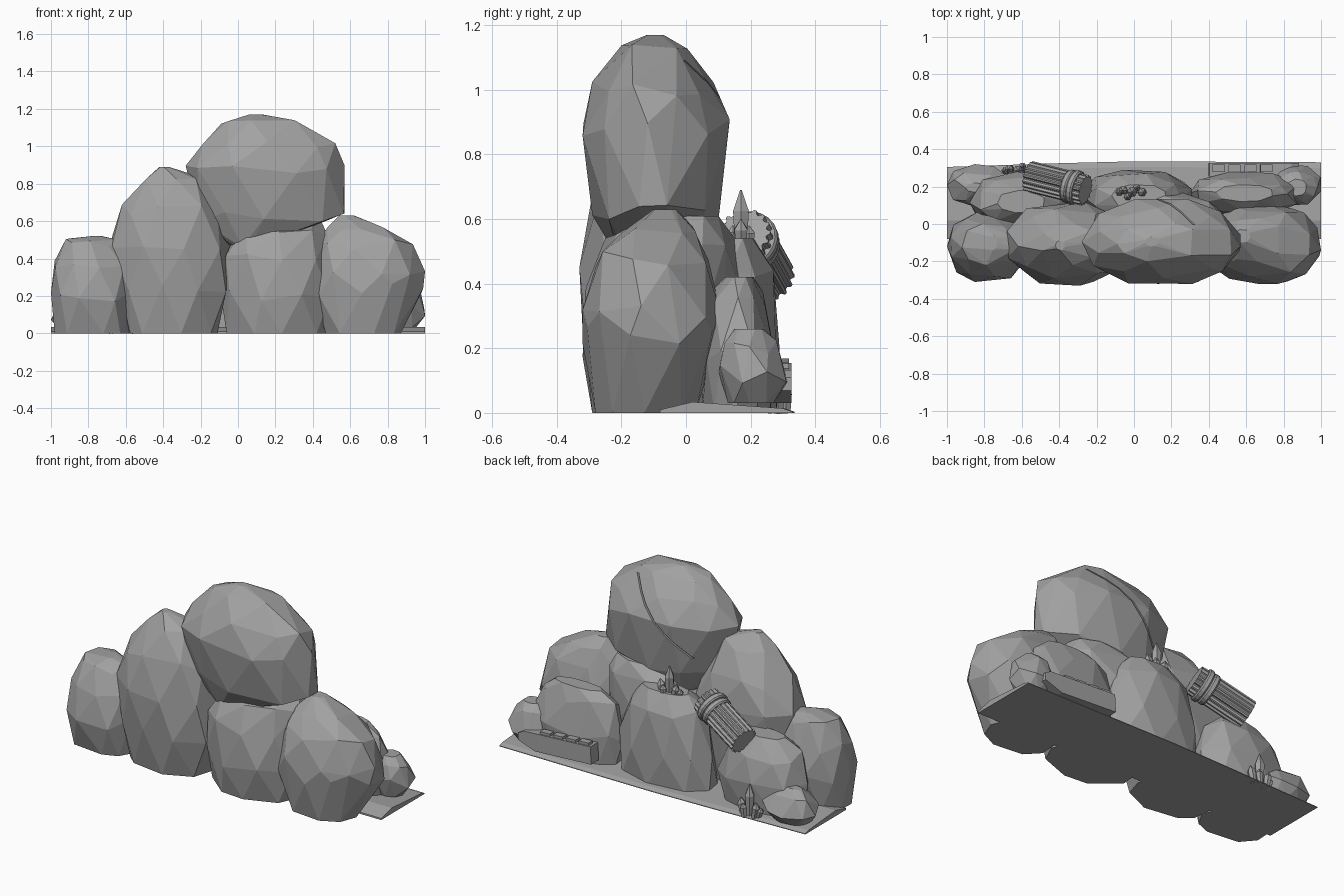
import bpy, bmesh, math, random
from mathutils import Vector, Matrix

cube = bpy.data.objects.get("Cube")
if cube:
    bpy.data.objects.remove(cube, do_unlink=True)

stone = bpy.data.materials.new("grey stone")
stone.use_nodes = True
GREY = (0.36, 0.36, 0.36, 1)
stone.diffuse_color = GREY
stone.node_tree.nodes["Principled BSDF"].inputs["Base Color"].default_value = GREY


def finish(name, bm, matrix=None):
    bmesh.ops.recalc_face_normals(bm, faces=bm.faces)
    mesh = bpy.data.meshes.new(name)
    bm.to_mesh(mesh)
    bm.free()
    mesh.materials.append(stone)
    ob = bpy.data.objects.new(name, mesh)
    if matrix:
        ob.matrix_world = matrix
    bpy.context.collection.objects.link(ob)
    return ob


def rock(name, seed, *rows, sides=9, block=0.88):
    """Faceted boulder: hull of jittered oval sections given as (z, x0, x1, y0, y1)."""
    rng = random.Random(seed)
    bm = bmesh.new()
    for i, (z, x0, x1, y0, y1) in enumerate(rows):
        ring = []
        for k in range(sides):
            a = math.tau * (k + 0.5 * (i % 2) + rng.uniform(-0.2, 0.2)) / sides
            ring.append([math.copysign(abs(c) ** block, c) for c in (math.cos(a), math.sin(a))])
        spans = [(min(p[j] for p in ring), max(p[j] for p in ring)) for j in (0, 1)]
        for p in ring:
            u, v = [(p[j] - spans[j][0]) / (spans[j][1] - spans[j][0]) for j in (0, 1)]
            lift = rng.uniform(-0.03, 0.03) if 0 < i < len(rows) - 1 else 0
            bm.verts.new((x0 + u * (x1 - x0), y0 + v * (y1 - y0), z + lift))
    hull = bmesh.ops.convex_hull(bm, input=bm.verts)
    loose = {g for g in hull["geom_interior"] + hull["geom_unused"] if isinstance(g, bmesh.types.BMVert)}
    bmesh.ops.delete(bm, geom=list(loose), context='VERTS')
    bmesh.ops.dissolve_limit(bm, angle_limit=math.radians(6), verts=bm.verts, edges=bm.edges)
    return finish(name, bm)


def join_loops(bm, loops):
    """Skin matching vertex loops into a closed solid."""
    count = len(loops[0])
    for a, b in zip(loops, loops[1:]):
        for k in range(count):
            n = (k + 1) % count
            bm.faces.new((a[k], a[n], b[n], b[k]))
    bm.faces.new(loops[0][::-1])
    bm.faces.new(loops[-1])


def prism(bm, sides, rings, matrix):
    """Stack of (height, radius function) rings."""
    join_loops(bm, [[bm.verts.new(matrix @ Vector((radius(k) * math.cos(math.tau * k / sides),
                                                   radius(k) * math.sin(math.tau * k / sides), h)))
                     for k in range(sides)] for h, radius in rings])


# Front boulders
rock("left_boulder", 3, (0, -0.98, -0.58, -0.26, 0.02), (0.2, -1, -0.57, -0.31, 0.07),
     (0.36, -0.98, -0.58, -0.28, 0.05), (0.48, -0.92, -0.64, -0.22, 0), (0.52, -0.79, -0.73, -0.14, -0.06))
rock("tall_boulder", 5, (0, -0.59, -0.11, -0.28, 0.07), (0.25, -0.65, -0.06, -0.32, 0.1),
     (0.47, -0.68, -0.04, -0.33, 0.12), (0.66, -0.62, -0.1, -0.29, 0.08),
     (0.81, -0.49, -0.2, -0.22, 0), (0.89, -0.42, -0.37, -0.14, -0.09))
rock("middle_boulder", 8, (0, -0.06, 0.47, -0.29, 0.1), (0.2, -0.09, 0.5, -0.32, 0.15),
     (0.4, -0.08, 0.5, -0.31, 0.17), (0.54, -0.02, 0.48, -0.25, 0.15), (0.61, 0.1, 0.44, -0.12, 0.1))
rock("right_boulder", 12, (0, 0.47, 0.87, -0.28, 0.03), (0.24, 0.38, 0.99, -0.32, 0.1),
     (0.32, 0.39, 1, -0.32, 0.11), (0.48, 0.43, 0.94, -0.28, 0.07), (0.57, 0.48, 0.8, -0.2, 0.03),
     (0.63, 0.54, 0.62, -0.1, -0.03))
top = rock("top_boulder", 21, (0.46, -0.03, 0.12, -0.2, 0.02), (0.62, -0.2, 0.57, -0.29, 0.1),
           (0.88, -0.28, 0.57, -0.32, 0.135), (1.01, -0.19, 0.52, -0.29, 0.085),
           (1.11, -0.09, 0.36, -0.2, 0.01), (1.17, 0.06, 0.13, -0.12, -0.07), sides=10, block=1)

# Rear boulders
rock("rear_far_left_rock", 31, (0, -0.94, -0.74, 0.12, 0.27), (0.08, -1, -0.68, 0.09, 0.32),
     (0.15, -0.96, -0.73, 0.12, 0.28), (0.2, -0.9, -0.8, 0.17, 0.22))
rock("rear_left_rock", 34, (0, -0.86, -0.36, -0.02, 0.26), (0.17, -0.88, -0.32, -0.04, 0.28),
     (0.34, -0.82, -0.39, 0, 0.25), (0.43, -0.73, -0.48, 0.06, 0.18))
rock("rear_middle_rock", 37, (0, -0.28, 0.31, 0, 0.28), (0.22, -0.28, 0.31, 0, 0.29),
     (0.45, -0.21, 0.25, 0, 0.27), (0.54, -0.12, 0.17, 0.08, 0.21))
rock("rear_right_rock", 41, (0, 0.33, 0.85, 0.05, 0.26), (0.18, 0.3, 0.88, 0.05, 0.28),
     (0.35, 0.34, 0.82, 0.06, 0.245), (0.42, 0.44, 0.74, 0.12, 0.21))
rock("rear_far_right_rock", 44, (0.03, 0.8, 0.95, 0.13, 0.27), (0.12, 0.74, 1, 0.1, 0.315),
     (0.21, 0.77, 0.98, 0.12, 0.28), (0.26, 0.82, 0.92, 0.15, 0.24))

# Crack: a narrow groove sunk diagonally into the back of the top boulder
start, end = Vector((0.32, 0.05, 1.09)), Vector((-0.09, 0.125, 0.71))
across = (end - start).cross(Vector((0, 1, 0))).normalized()
bm = bmesh.new()
bm.from_mesh(top.data)
for point, normal in ((start + across * 0.005, across), (start - across * 0.005, across),
                      (start, Vector((0, 0, 1))), (end, Vector((0, 0, 1)))):
    rear = [f for f in bm.faces if f.normal.y > 0]
    edges = {e for f in rear for e in f.edges}
    verts = {v for f in rear for v in f.verts}
    bmesh.ops.bisect_plane(bm, geom=list(verts) + list(edges) + rear, plane_co=point, plane_no=normal)
    bm.normal_update()
strip = [f for f in bm.faces if f.normal.y > 0 and end.z < f.calc_center_median().z < start.z
         and abs((f.calc_center_median() - start).dot(across)) < 0.005]
groove = bmesh.ops.extrude_face_region(bm, geom=strip)["geom"]
bmesh.ops.delete(bm, geom=strip, context='FACES')
bmesh.ops.translate(bm, vec=(0, -0.012, 0), verts=[g for g in groove if isinstance(g, bmesh.types.BMVert)])
bm.to_mesh(top.data)
bm.free()

# Thin ground slab, ridged near the front
bm = bmesh.new()
join_loops(bm, [[bm.verts.new((x, y, z)) for y, z in
                 ((-0.08, 0), (-0.08, 0.01), (0.02, 0.034), (rear - 0.03, 0.014), (rear, 0.004), (rear, 0))]
                for x, rear in ((-1, 0.305), (-0.4, 0.325), (0, 0.335), (1, 0.33))])
finish("ground_slab", bm)

# Broken fluted column lying on the rear rocks
foot, head = Vector((-0.56, 0.255, 0.42)), Vector((-0.26, 0.18, 0.555))
axis = head - foot
place = Matrix.Translation(foot) @ axis.to_track_quat('Z', 'Y').to_matrix().to_4x4()
length = axis.length
bm = bmesh.new()
flute = lambda k: 0.083 if k % 4 < 2 else 0.072
prism(bm, 64, [(0, flute), (length, flute)], place)
finish("column_shaft", bm)
bm = bmesh.new()
for h, r in ((0.72, 0.09), (0.83, 0.095)):
    prism(bm, 20, [(length * h - 0.018, lambda k: r - 0.006), (length * h - 0.01, lambda k: r),
                   (length * h + 0.01, lambda k: r), (length * h + 0.018, lambda k: r - 0.006)], place)
finish("column_rings", bm)

# Fallen carved beam with a row of blocks along its top
place = Matrix.Translation((0.63, 0.29, 0.098)) @ Matrix.Rotation(math.radians(3), 4, 'Y')
bm = bmesh.new()
shape = [(-0.23, -0.06), (0.14, -0.06), (0.25, -0.015), (0.25, 0.025), (0.21, 0.045), (-0.23, 0.045)]
join_loops(bm, [[bm.verts.new((x, y, z)) for x, z in shape] for y in (-0.035, 0.036)])
for k in range(4):
    spot = Matrix.Translation((-0.18 + 0.085 * k, 0.008, 0.045))
    bmesh.ops.create_cube(bm, size=1, matrix=spot @ Matrix.Diagonal((0.065, 0.04, 0.03, 1)))
finish("carved_beam", bm, place)


def crystals(name, spot):
    """One tall crystal with short stout ones leaning around it."""
    bm = bmesh.new()
    shards = [(0, 0, 0.17, 0.028, 0), (-0.04, 0.01, 0.075, 0.023, -10), (0.045, 0, 0.08, 0.023, 12),
              (0.02, 0.025, 0.06, 0.02, 6), (-0.02, -0.025, 0.06, 0.02, -6), (-0.06, 0, 0.05, 0.02, -18)]
    for x, y, h, r, tilt in shards:
        m = Matrix.Translation(Vector(spot) + Vector((x, y, 0))) @ Matrix.Rotation(math.radians(tilt), 4, 'Y')
        prism(bm, 6, [(-0.02, lambda k: r * 0.75), (h * 0.62, lambda k: r), (h, lambda k: r * 0.1)], m)
    finish(name, bm)


crystals("upper_crystals", (-0.01, 0.17, 0.52))
crystals("lower_crystals", (-0.62, 0.285, 0.02))
